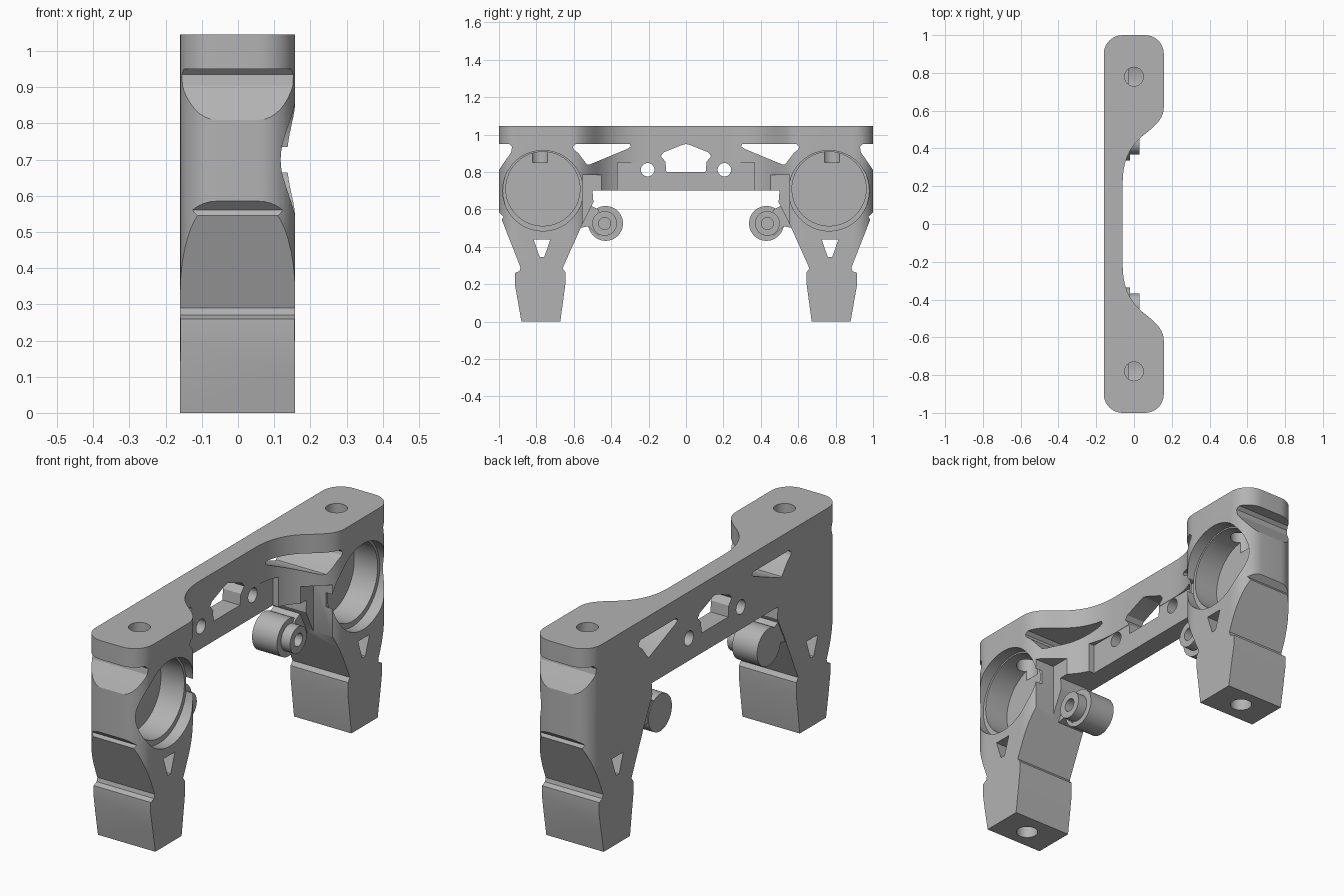
import bpy, bmesh, math
from mathutils import Vector, Matrix
from mathutils.geometry import interpolate_bezier

cube = bpy.data.objects.get("Cube")
if cube:
    bpy.data.objects.remove(cube, do_unlink=True)

gray = bpy.data.materials.new("plain_gray")
gray.use_nodes = True
COLOR = (0.45, 0.45, 0.45, 1)
gray.diffuse_color = COLOR
gray.node_tree.nodes["Principled BSDF"].inputs["Base Color"].default_value = COLOR


def prism(name, points, axis, low, high):
    """Extrude a closed profile: (y, z) points along x, or (x, y) points along z."""
    bm = bmesh.new()
    place = (lambda p: (low, p[0], p[1])) if axis == "x" else (lambda p: (p[0], p[1], low))
    shift = (high - low, 0, 0) if axis == "x" else (0, 0, high - low)
    face = bm.faces.new([bm.verts.new(place(p)) for p in points])
    new = bmesh.ops.extrude_face_region(bm, geom=[face])["geom"]
    bmesh.ops.translate(bm, vec=shift, verts=[g for g in new if isinstance(g, bmesh.types.BMVert)])
    bmesh.ops.recalc_face_normals(bm, faces=bm.faces)
    mesh = bpy.data.meshes.new(name)
    bm.to_mesh(mesh)
    bm.free()
    mesh.materials.append(gray)
    obj = bpy.data.objects.new(name, mesh)
    bpy.context.collection.objects.link(obj)
    return obj


def circle(a, b, r, n=48):
    return [(a + r * math.cos(2 * math.pi * i / n), b + r * math.sin(2 * math.pi * i / n))
            for i in range(n)]


def arc(a, b, r, start, end, n=10):
    angles = [math.radians(start + (end - start) * i / n) for i in range(n + 1)]
    return [(a + r * math.cos(t), b + r * math.sin(t)) for t in angles]


def bezier(p0, h0, h1, p1, n=12):
    pts = interpolate_bezier(*[Vector((*p, 0)) for p in (p0, h0, h1, p1)], n)
    return [(p.x, p.y) for p in pts]


def combine(obj, other, operation):
    mod = obj.modifiers.new(operation.lower(), "BOOLEAN")
    mod.operation, mod.object, mod.solver = operation, other, "EXACT"
    bpy.ops.object.select_all(action="DESELECT")
    bpy.context.view_layer.objects.active = obj
    obj.select_set(True)
    bpy.ops.object.modifier_apply(modifier=mod.name)
    bpy.data.objects.remove(other, do_unlink=True)


def flip(points, s):
    return [(s * a, b) for a, b in points]


# Bracket outline seen from the side, one half then mirrored
half = [(.50, .70), (.495, .64), (.51, .61), (.55, .53), (.66, .285), (.645, .265),
        (.645, .2), (.672, 0), (.88, 0), (.915, .2), (.915, .26), (.89, .27), (.885, .29),
        (.975, .52), (.985, .545), (.975, .56), (1, .585), (1, .81), (.97, .855),
        (.935, .905), (.93, .935), (.945, .95), (1, .95), (1, 1.045)]
bracket = prism("bracket_body", half + flip(half[::-1], -1), "x", -.2, .2)

# Bracket outline seen from above: thin beam with wide rounded ends
plan = bezier((-.06, .22), (-.06, .36), (0, .43), (.05, .47))
plan += bezier((.05, .47), (.10, .51), (.158, .55), (.158, .62))[1:]
plan += arc(.058, .9, .1, 0, 90) + arc(-.06, .9, .1, 90, 180)
plan_full = plan + [(x, -y) for x, y in plan[::-1]]
combine(bracket, prism("plan_limit", plan_full, "z", -.1, 1.2), "INTERSECT")

# Flat recessed panel on the lower beam
panel = [(-.365, .6), (.365, .6), (.365, .85), (-.365, .85)]
combine(bracket, prism("panel_cut", panel, "x", -.062, .3), "DIFFERENCE")

# Centre window
window = [(0, .95), (.02, .945), (.12, .905), (.135, .885), (.11, .855), (.105, .8)]
combine(bracket, prism("window_cut", window + flip(window[:0:-1], -1), "x", -.3, .3), "DIFFERENCE")

truss = [(.30, .95), (.59, .95), (.605, .935), (.60, .92), (.575, .90), (.53, .84),
         (.515, .84), (.31, .925), (.295, .937)]
slot = [(.815, .44), (.725, .44), (.758, .345), (.782, .345)]
step = [(.40, .45), (.553, .45), (.553, .785), (.40, .785)]
for s in (-1, 1):
    # Lamp bore, its rim, the openings and the step beside the beam
    for pts, low in ((circle(.765, .71, .198, 72), -.03), (circle(.765, .70, .215, 72), .10),
                     (truss, -.3), (slot, -.3), (circle(.205, .812, .036), -.3), (step, .03)):
        combine(bracket, prism("side_cut", flip(pts, s), "x", low, .3), "DIFFERENCE")
    # Screw holes in the top plate and the feet
    for low, high in ((.85, 1.2), (-.1, .2)):
        combine(bracket, prism("screw_cut", circle(0, s * .78, .05), "z", low, high), "DIFFERENCE")

    # Hinge lug: arm, barrel and raised collar around the pin hole
    side = "back" if s > 0 else "front"
    arm = [(.57, .66), (.51, .62), (.47, .60), (.43, .53), (.47, .46), (.52, .51), (.57, .50)]
    lug = prism(side + "_hinge_lug", flip(arm, s), "x", -.155, -.01)
    combine(lug, prism("barrel", circle(s * .43, .525, .093), "x", -.158, -.02), "UNION")
    combine(lug, prism("collar", circle(s * .435, .525, .066), "x", -.05, .03), "UNION")
    combine(lug, prism("pin_cut", circle(s * .435, .525, .032), "x", -.10, .1), "DIFFERENCE")
    combine(bracket, lug, "UNION")

bpy.ops.object.select_all(action="DESELECT")
bracket.select_set(True)
bpy.context.view_layer.objects.active = bracket
bpy.ops.object.shade_smooth_by_angle(angle=math.radians(25))
